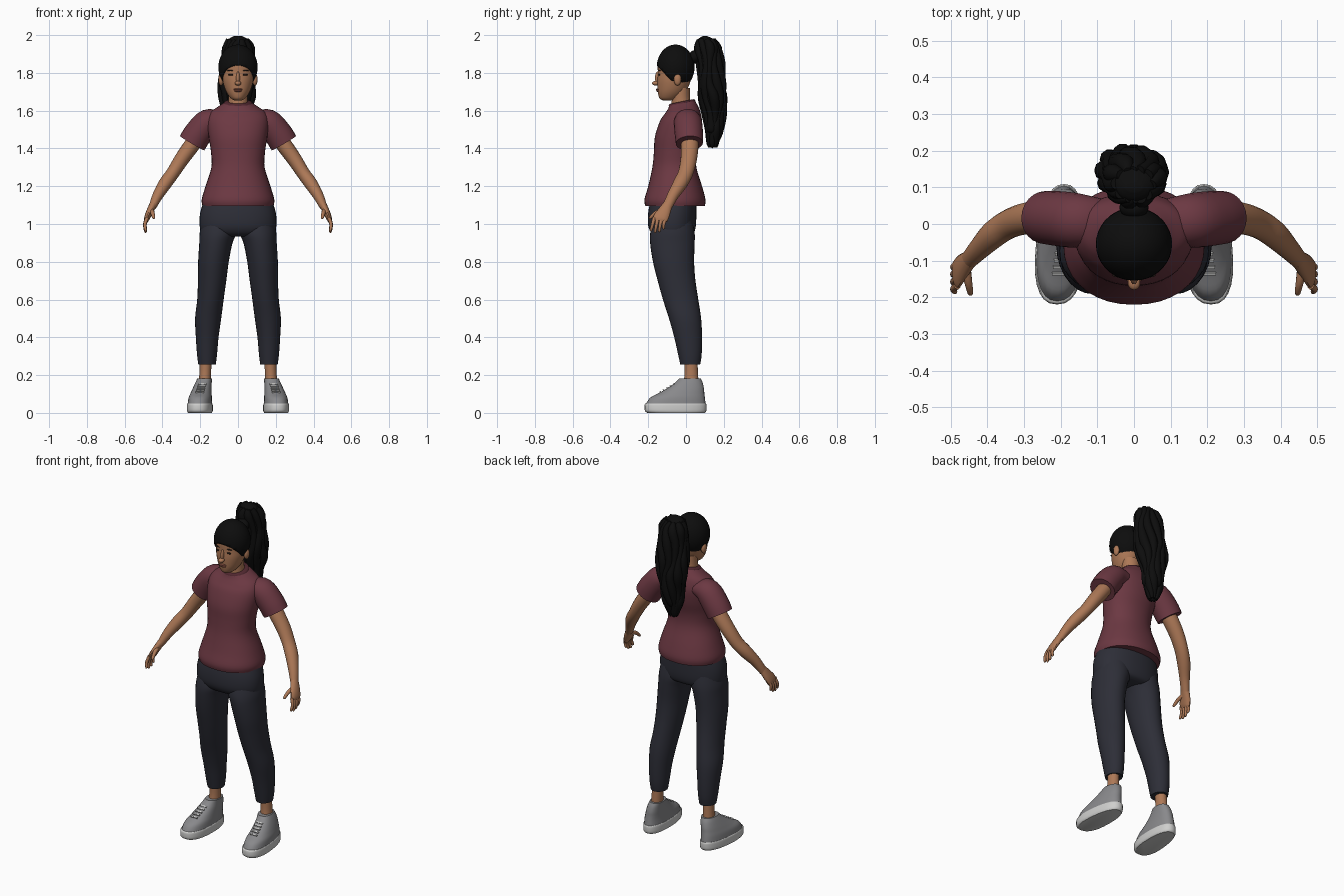
import bpy, bmesh, math, random
from mathutils import Vector, Matrix

random.seed(4)
if "Cube" in bpy.data.objects:
    bpy.data.objects.remove(bpy.data.objects["Cube"], do_unlink=True)


def material(name, colour):
    mat = bpy.data.materials.new(name)
    mat.use_nodes = True
    mat.diffuse_color = (*colour, 1)
    mat.node_tree.nodes["Principled BSDF"].inputs["Base Color"].default_value = (*colour, 1)
    return mat


skin = material("warm skin", (.42, .19, .095))
lip = material("lip brown", (.27, .09, .06))
shirt = material("maroon cloth", (.15, .04, .055))
seam = material("dark maroon trim", (.08, .02, .028))
cloth = material("charcoal cloth", (.026, .027, .038))
grey = material("shoe grey", (.25, .25, .26))
white = material("sole white", (.62, .62, .61))
hair = material("black hair", (.004, .004, .004))
dark = material("eye dark", (.02, .012, .009))
parts = []


def finish(name, bm, mat):
    bmesh.ops.recalc_face_normals(bm, faces=bm.faces)
    mesh = bpy.data.meshes.new(name)
    bm.to_mesh(mesh)
    bm.free()
    mesh.materials.append(mat)
    obj = bpy.data.objects.new(name, mesh)
    bpy.context.collection.objects.link(obj)
    parts.append(obj)
    return obj


def spline(rows, steps=4):
    """Smoothly fill in rows between the given key rows."""
    out = []
    for i in range(len(rows) - 1):
        a, b, c, d = (rows[min(max(i + k, 0), len(rows) - 1)] for k in (-1, 0, 1, 2))
        for k in range(steps):
            t = k / steps
            out.append([q + .5 * t * (r - p + t * (2*p - 5*q + 4*r - s + t * (3*(q - r) + s - p)))
                        for p, q, r, s in zip(a, b, c, d)])
    return out + [list(rows[-1])]


def loft(name, rings, mat):
    bm = bmesh.new()
    loops = [[bm.verts.new(p) for p in ring] for ring in rings]
    n = len(loops[0])
    for low, high in zip(loops, loops[1:]):
        for i in range(n):
            j = (i + 1) % n
            bm.faces.new((low[i], low[j], high[j], high[i]))
    bm.faces.new(loops[0])
    bm.faces.new(loops[-1])
    return finish(name, bm, mat)


def stack(name, rows, mat, side=1, power=2.0, sides=28, shape=None):
    """Level rings, each row is z, centre x, half width, front y, back y."""
    def bend(v):
        return math.copysign(abs(v) ** (2 / power), v)
    rings = []
    for z, cx, hw, front, back in spline(rows):
        ring = []
        for i in range(sides):
            a = math.tau * i / sides
            p = Vector((hw * bend(math.cos(a)),
                        (front + back) / 2 + (back - front) / 2 * bend(math.sin(a)), z))
            if shape:
                p = shape(p)
            ring.append(((p.x + cx) * side, p.y, p.z))
        rings.append(ring)
    return loft(name, rings, mat)


def tube(name, rows, mat, side=1, sides=14):
    """Rings along a path, each row is x, y, z, radius across, radius along y."""
    rows = spline(rows)
    rings = []
    for i, (x, y, z, ra, rb) in enumerate(rows):
        along = (Vector(rows[min(i + 1, len(rows) - 1)][:3]) - Vector(rows[max(i - 1, 0)][:3])).normalized()
        v = Vector((0, 1, 0))
        v = (v - along * v.dot(along)).normalized()
        u = along.cross(v)
        ring = []
        for k in range(sides):
            a = math.tau * k / sides
            p = Vector((x, y, z)) + u * ra * math.cos(a) + v * rb * math.sin(a)
            ring.append((p.x * side, p.y, p.z))
        rings.append(ring)
    return loft(name, rings, mat)


def ball(name, centre, radii, mat, segments=20, cut=None):
    bm = bmesh.new()
    bmesh.ops.create_uvsphere(bm, u_segments=segments, v_segments=segments // 2 + 2, radius=1)
    bm.transform(Matrix.Translation(centre) @ Matrix.Diagonal((*radii, 1)))
    if cut:
        bmesh.ops.bisect_plane(bm, geom=bm.verts[:] + bm.edges[:] + bm.faces[:],
                               plane_co=cut[0], plane_no=cut[1], clear_inner=True)
    return finish(name, bm, mat)


# Head, neck and face
stack("head", [(1.655, 0, .022, -.125, -.06), (1.665, 0, .038, -.14, -.04), (1.69, 0, .057, -.148, -.01),
               (1.72, 0, .071, -.151, .01), (1.76, 0, .082, -.152, .025), (1.8, 0, .086, -.149, .035),
               (1.84, 0, .086, -.15, .04), (1.88, 0, .08, -.14, .035), (1.92, 0, .053, -.11, .01)], skin)
stack("neck", [(1.56, 0, .07, -.08, .05), (1.62, 0, .056, -.078, .035), (1.66, 0, .051, -.075, .022),
               (1.72, 0, .052, -.075, .02)], skin)
ball("nose_bridge", (0, -.15, 1.772), (.01, .014, .035), skin)
ball("nose_tip", (0, -.16, 1.745), (.017, .02, .012), skin)
ball("upper_lip", (0, -.15, 1.713), (.024, .009, .005), lip)
ball("lower_lip", (0, -.149, 1.705), (.021, .009, .006), lip)
for label, s in (("left", 1), ("right", -1)):
    ball(label + "_eye", (s * .036, -.141, 1.79), (.016, .005, .005), dark)
    ball(label + "_brow", (s * .038, -.14, 1.812), (.021, .006, .003), dark)
    ball(label + "_ear", (s * .09, -.045, 1.765), (.014, .02, .032), skin)

# Scalp hair, cut along the hairline
cap = ball("scalp_hair", (0, -.055, 1.83), (.104, .1, .12), hair, 36,
           ((0, -.05, 1.73), (0, 1.05, 1)))
shell = cap.modifiers.new("thickness", "SOLIDIFY")
shell.thickness = .022
shell.offset = -1

# Ponytail: a core wrapped in wavy locks
tail = [(1.995, 0, .025, .08, .12), (1.975, 0, .06, .055, .16), (1.93, 0, .08, .05, .185),
        (1.85, 0, .09, .055, .2), (1.75, -.005, .096, .06, .21), (1.67, -.008, .094, .07, .215),
        (1.58, -.012, .065, .09, .205), (1.5, -.016, .048, .105, .19), (1.43, -.018, .03, .115, .17),
        (1.4, -.018, .012, .13, .15)]
stack("ponytail_core", [(z, cx, hw * .88, f + .008, b - .01) for z, cx, hw, f, b in tail], hair)
ball("hair_tie", (0, .045, 1.885), (.04, .03, .035), hair)
for k in range(12):
    a = math.tau * k / 12
    lock = []
    for i, (z, cx, hw, front, back) in enumerate(tail[1:-random.choice((1, 1, 2))]):
        w = a + .22 * math.sin(i * 1.7 + k)
        r = .022 * (1 + .25 * math.sin(i * 2 + k * 1.3)) * (.6 if i in (0, 7) else 1)
        lock.append((cx + .8 * hw * math.cos(w), (front + back) / 2 + .38 * (back - front) * math.sin(w),
                     z, r, r))
    x, y, z, r, _ = lock[-1]
    lock.append((x * .9, y, z - .025, .004, .004))
    tube("ponytail_lock_%d" % (k + 1), lock, hair, sides=10)


# Shirt: torso with a neckline that drops to the front, collar trim, sleeves
def slope_neck(p):
    p.z += max(0, p.z - 1.56) * 2.2 * (p.y + .02)
    return p


stack("shirt_torso", [(1.095, 0, .188, -.215, .1), (1.13, 0, .192, -.22, .103), (1.2, 0, .172, -.2, .085),
                      (1.3, 0, .141, -.178, .055), (1.38, 0, .143, -.17, .055), (1.46, 0, .155, -.165, .075),
                      (1.54, 0, .163, -.14, .085), (1.59, 0, .147, -.112, .075), (1.62, 0, .105, -.095, .06),
                      (1.642, 0, .072, -.088, .046)], shirt, power=2.15, sides=36, shape=slope_neck)
stack("collar_trim", [(1.638, 0, .077, -.092, .05), (1.645, 0, .073, -.089, .047), (1.649, 0, .066, -.084, .042)],
      seam, shape=slope_neck)

# Trousers: hips
stack("trouser_hips", [(1.14, 0, .175, -.185, .055), (1.06, 0, .2, -.2, .055), (.99, 0, .203, -.2, .052),
                       (.95, 0, .19, -.18, .04), (.935, 0, .15, -.15, .015)], cloth, power=2.2, sides=36)


def shoe_shape(p):
    """Narrow the heel and swing the toe outward."""
    p.x = p.x * (1 - .6 * (p.y + .06)) - .06 * (p.y + .05)
    return p


for label, s in (("left", 1), ("right", -1)):
    # Sleeve, arm and hand
    tube(label + "_sleeve", [(.09, .01, 1.55, .045, .06), (.155, .01, 1.54, .07, .074), (.21, .015, 1.48, .075, .075),
                             (.243, .018, 1.428, .075, .072)], shirt, s, 24)
    tube(label + "_arm", [(.2, .02, 1.48, .042, .046), (.25, .02, 1.41, .042, .046), (.3, .014, 1.34, .039, .043),
                          (.345, -.002, 1.27, .035, .04), (.385, -.03, 1.215, .035, .038),
                          (.425, -.07, 1.15, .028, .03), (.453, -.1, 1.09, .02, .026)], skin, s, 20)
    tube(label + "_palm", [(.448, -.095, 1.105, .02, .025), (.47, -.118, 1.06, .018, .036),
                           (.482, -.135, 1.03, .015, .04), (.486, -.14, 1.015, .01, .034)], skin, s)
    for k, reach in enumerate((.058, .066, .062, .048)):
        o = -.03 + .02 * k
        tube("%s_finger_%d" % (label, k + 1),
             [(.482, -.138 + o, 1.032, .01, .01), (.493, -.147 + o, 1.026 - reach / 2, .009, .009),
              (.489, -.152 + o * 1.1, 1.026 - reach, .007, .007),
              (.487, -.153 + o * 1.1, 1.021 - reach, .003, .003)], skin, s, 10)
    tube(label + "_thumb", [(.46, -.115, 1.075, .014, .014), (.452, -.16, 1.058, .011, .011),
                            (.447, -.187, 1.035, .008, .008), (.446, -.192, 1.027, .003, .003)], skin, s, 10)

    # Trouser leg and ankle
    stack(label + "_trouser_leg", [(1.04, .1, .085, -.165, .03), (.96, .104, .098, -.188, .045),
                                   (.9, .117, .088, -.19, .046), (.8, .13, .081, -.175, .043),
                                   (.7, .137, .075, -.15, .05), (.6, .146, .07, -.122, .065),
                                   (.5, .158, .069, -.09, .08), (.4, .163, .06, -.062, .085),
                                   (.31, .164, .053, -.042, .083), (.255, .164, .046, -.03, .075)], cloth, s)
    stack(label + "_ankle", [(.3, .17, .032, -.01, .06), (.2, .174, .031, -.008, .064),
                             (.12, .178, .035, -.02, .07)], skin, s)

    # Shoe: sole, upper and laces
    stack(label + "_shoe_sole", [(0, .2, .062, -.205, .1), (.012, .2, .067, -.218, .108),
                                 (.042, .2, .067, -.219, .109), (.05, .2, .064, -.214, .105)],
          white, s, 2.4, shape=shoe_shape)
    stack(label + "_shoe_upper", [(.045, .2, .064, -.213, .104), (.08, .199, .061, -.19, .1),
                                  (.105, .196, .056, -.143, .097), (.13, .192, .051, -.1, .095),
                                  (.16, .186, .045, -.058, .088), (.182, .18, .041, -.036, .078)],
          grey, s, 2.3, shape=shoe_shape)
    for k in range(5):
        bm = bmesh.new()
        bmesh.ops.create_cube(bm, size=1)
        bm.transform(Matrix.Translation((s * (.202 - .003 * k), -.136 + .018 * k, .111 + .0105 * k))
                     @ Matrix.Rotation(math.radians(30), 4, "X") @ Matrix.Diagonal((.044, .008, .007, 1)))
        finish("%s_lace_%d" % (label, k + 1), bm, white)

# Smooth shading that keeps hems and edges crisp
bpy.ops.object.select_all(action="DESELECT")
for obj in parts:
    obj.select_set(True)
bpy.context.view_layer.objects.active = parts[0]
bpy.ops.object.shade_smooth_by_angle(angle=math.radians(45))
